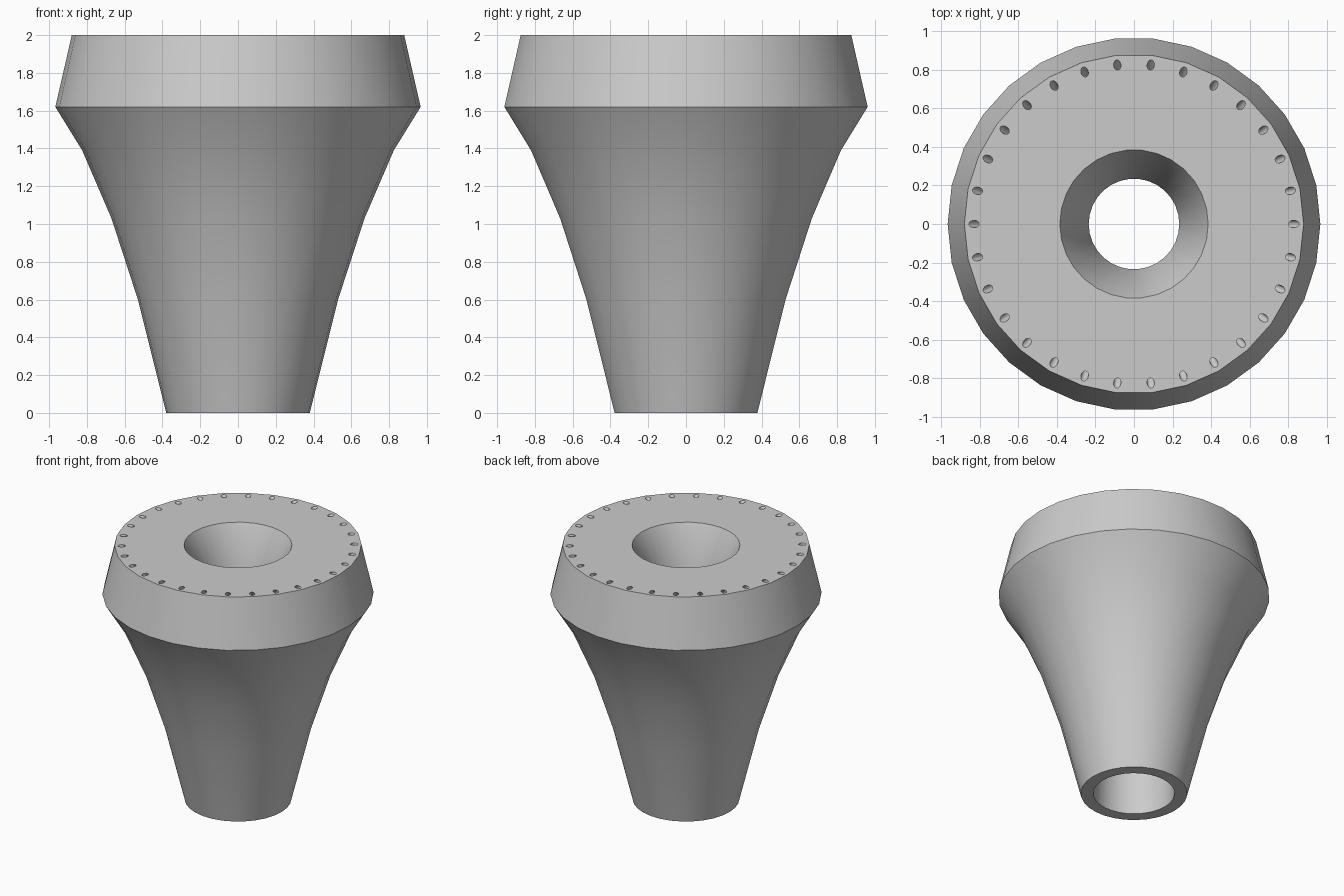
import bpy, bmesh, math
from mathutils import Matrix, Vector

cube = bpy.data.objects.get("Cube")
if cube:
    bpy.data.objects.remove(cube, do_unlink=True)

SIDES = 30

grey = bpy.data.materials.new("plain grey")
grey.use_nodes = True
colour = (0.6, 0.6, 0.6, 1)
grey.diffuse_color = colour
grey.node_tree.nodes["Principled BSDF"].inputs["Base Color"].default_value = colour


def make_object(name, bm):
    bmesh.ops.recalc_face_normals(bm, faces=bm.faces)
    mesh = bpy.data.meshes.new(name)
    bm.to_mesh(mesh)
    bm.free()
    mesh.materials.append(grey)
    obj = bpy.data.objects.new(name, mesh)
    bpy.context.collection.objects.link(obj)
    return obj


def lathe(name, profile):
    """Closed (radius, height) profile turned around the z axis."""
    bm = bmesh.new()
    rings = []
    for i in range(SIDES):
        a = math.tau * i / SIDES
        rings.append([bm.verts.new((r * math.cos(a), r * math.sin(a), z)) for r, z in profile])
    n = len(profile)
    for i in range(SIDES):
        here, after = rings[i], rings[(i + 1) % SIDES]
        for j in range(n):
            k = (j + 1) % n
            bm.faces.new((here[j], after[j], after[k], here[k]))
    # Merge the flat end rings into clean annuli shading-wise
    return make_object(name, bm)


# Flared body with a slanted rim, a funnel mouth and a bore through it
nozzle = lathe("nozzle_body", [
    (0.38, 0), (0.53, 0.6), (0.67, 1.03), (0.825, 1.39), (0.967, 1.62),
    (0.88, 2), (0.385, 2), (0.235, 1.69), (0.29, 0)])

# Ring of small holes, slanting inward as they go down
bm = bmesh.new()
for i in range(SIDES):
    place = (Matrix.Rotation(math.tau * i / SIDES, 4, 'Z')
             @ Matrix.Translation(Vector((0.83, 0, 2)))
             @ Matrix.Rotation(math.radians(45), 4, 'Y'))
    bmesh.ops.create_cone(bm, cap_ends=True, segments=16, radius1=0.019,
                          radius2=0.019, depth=0.24, matrix=place)
drills = make_object("hole_cutter", bm)
drills.hide_render = True

cut = nozzle.modifiers.new("holes", 'BOOLEAN')
cut.operation = 'DIFFERENCE'
cut.solver = 'EXACT'
cut.object = drills

bpy.ops.object.select_all(action='DESELECT')
nozzle.select_set(True)
bpy.context.view_layer.objects.active = nozzle
bpy.ops.object.modifier_apply(modifier=cut.name)
bpy.data.objects.remove(drills, do_unlink=True)

# Smooth turned walls, crisp rims
bpy.ops.object.shade_smooth_by_angle(angle=math.radians(28))
